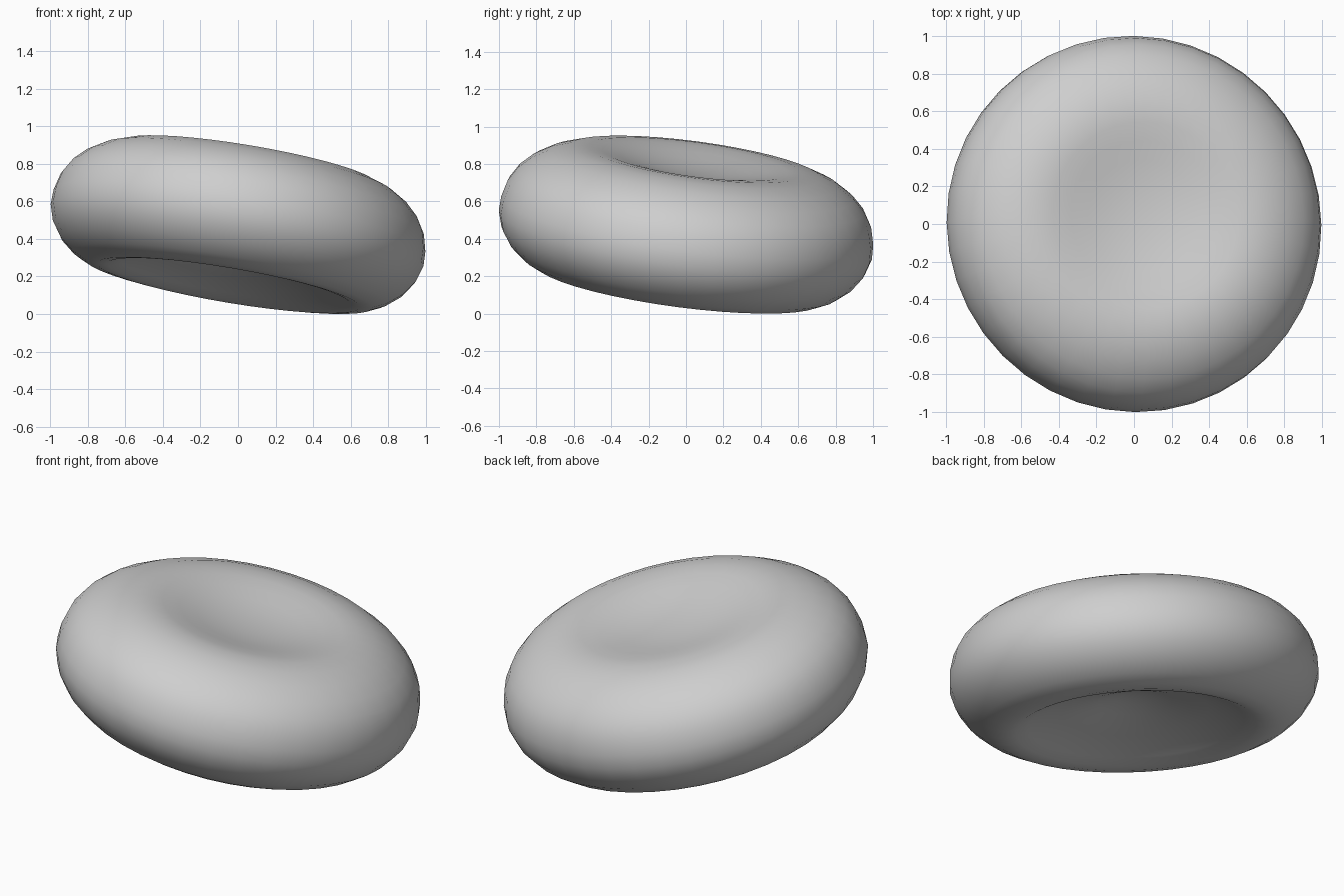
import bpy, bmesh, math
from mathutils import Vector

cube = bpy.data.objects.get("Cube")
if cube:
    bpy.data.objects.remove(cube, do_unlink=True)

SEGMENTS = 40

# Single plain grey
COLOUR = (0.62, 0.62, 0.62, 1)
grey = bpy.data.materials.new("soft grey")
grey.use_nodes = True
grey.diffuse_color = COLOUR
grey.node_tree.nodes["Principled BSDF"].inputs["Base Color"].default_value = COLOUR

# Half cross-section: shallow top hollow, full rim, wide deeper underside hollow
profile = [
    (0, 0.278), (0.10, 0.281), (0.20, 0.290), (0.30, 0.306), (0.40, 0.326),
    (0.50, 0.344), (0.58, 0.350), (0.68, 0.338), (0.78, 0.303), (0.87, 0.248),
    (0.935, 0.185), (0.98, 0.11), (1.003, 0.02), (1.006, -0.06), (0.98, -0.145),
    (0.925, -0.225), (0.85, -0.287), (0.775, -0.323), (0.71, -0.333),
    (0.655, -0.325), (0.59, -0.298), (0.50, -0.262), (0.40, -0.235),
    (0.30, -0.21), (0.20, -0.18), (0.10, -0.157), (0, -0.15),
]

# Lathe the section into a dimpled disc
bm = bmesh.new()
verts = [bm.verts.new((r, 0, h)) for r, h in profile]
edges = [bm.edges.new(pair) for pair in zip(verts, verts[1:])]
bmesh.ops.spin(bm, geom=verts + edges, cent=(0, 0, 0), axis=(0, 0, 1),
               angle=math.tau, steps=SEGMENTS, use_duplicate=False)
bmesh.ops.remove_doubles(bm, verts=bm.verts, dist=0.0005)
bmesh.ops.recalc_face_normals(bm, faces=bm.faces)

# Tilt the disc down towards the back left
normal = Vector((0.165, 0.13, 0.978)).normalized()
tilt = Vector((0, 0, 1)).rotation_difference(normal).to_matrix()
bmesh.ops.rotate(bm, verts=bm.verts, cent=(0, 0, 0), matrix=tilt)

# Stand it on the ground, centred
low = min(v.co.z for v in bm.verts)
mid = [(min(v.co[i] for v in bm.verts) + max(v.co[i] for v in bm.verts)) / 2 for i in (0, 1)]
bmesh.ops.translate(bm, verts=bm.verts, vec=(-mid[0], -mid[1], -low))

mesh = bpy.data.meshes.new("dimpled_disc")
bm.to_mesh(mesh)
bm.free()
mesh.materials.append(grey)
mesh.shade_smooth()
disc = bpy.data.objects.new("dimpled_disc", mesh)
bpy.context.collection.objects.link(disc)
